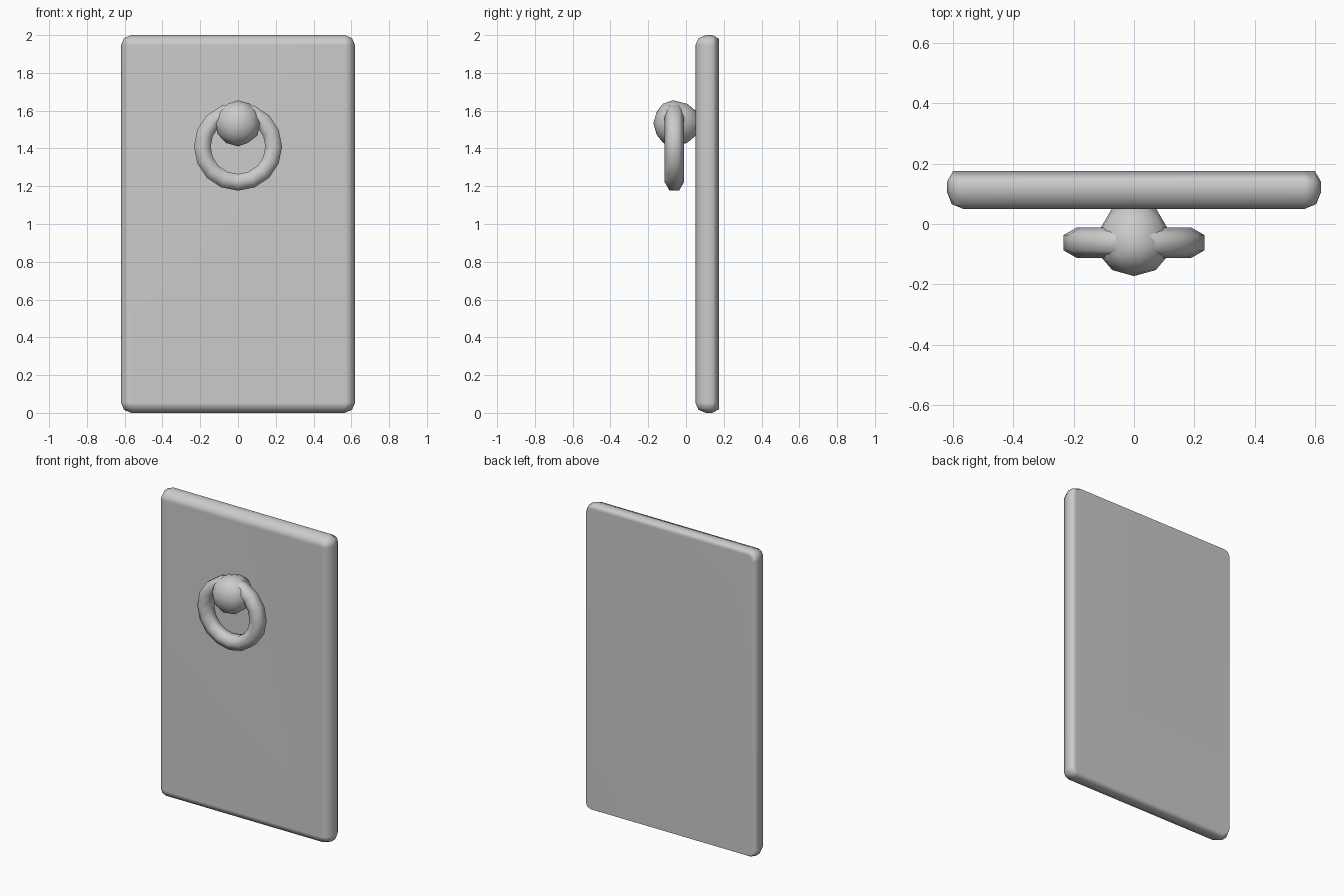
import bpy, bmesh
from math import sin, cos, pi
from mathutils import Vector

cube = bpy.data.objects.get("Cube")
if cube:
    bpy.data.objects.remove(cube, do_unlink=True)

grey = bpy.data.materials.new("plain grey")
grey.use_nodes = True
COLOUR = (0.6, 0.6, 0.6, 1)
grey.diffuse_color = COLOUR
grey.node_tree.nodes["Principled BSDF"].inputs["Base Color"].default_value = COLOUR


def finish(name, bm):
    """Turn a bmesh into a smooth shaded grey object."""
    bmesh.ops.remove_doubles(bm, verts=bm.verts, dist=0.0005)
    bmesh.ops.recalc_face_normals(bm, faces=bm.faces)
    mesh = bpy.data.meshes.new(name)
    bm.to_mesh(mesh)
    bm.free()
    mesh.materials.append(grey)
    mesh.shade_smooth()
    obj = bpy.data.objects.new(name, mesh)
    bpy.context.collection.objects.link(obj)
    return obj


def loft(bm, rings, closed=False):
    """Bridge successive point loops with quads; cap the ends unless closed."""
    loops = [[bm.verts.new(p) for p in ring] for ring in rings]
    pairs = list(zip(loops, loops[1:]))
    if closed:
        pairs.append((loops[-1], loops[0]))
    else:
        bm.faces.new(loops[0])
        bm.faces.new(loops[-1])
    for a, b in pairs:
        n = len(a)
        for i in range(n):
            j = (i + 1) % n
            bm.faces.new((a[i], a[j], b[j], b[i]))


# Slab: rounded outlines, broad bevel in front and a tighter one behind
HALF_W, HALF_H, ROUND = 0.62, 1.0, 0.055


def outline(inset, y):
    radius = ROUND - inset
    points = []
    for corner, (sx, sz) in enumerate(((1, 1), (-1, 1), (-1, -1), (1, -1))):
        for step in range(3):
            a = (corner + step / 2) * pi / 2
            points.append(Vector((sx * (HALF_W - ROUND) + radius * cos(a), y,
                                  1 + sz * (HALF_H - ROUND) + radius * sin(a))))
    return points


bm = bmesh.new()
profile = ((0.054, 0.05), (0.016, 0.066), (0, 0.105), (0, 0.14), (0.02, 0.175))
loft(bm, [outline(inset, y) for inset, y in profile])
slab = finish("door_slab", bm)
weighted = slab.modifiers.new("Weighted normals", 'WEIGHTED_NORMAL')
weighted.keep_sharp = True

# Knob: faceted ball, flattened in front and drawn back into the slab
bm = bmesh.new()
bmesh.ops.create_icosphere(bm, subdivisions=2, radius=0.122)
for v in bm.verts:
    v.co.y *= 0.84 if v.co.y < 0 else 1.25
    v.co += Vector((0, -0.07, 1.533))
finish("knob", bm)

# Pull ring: six-sided tube with flat inner and outer bands
bm = bmesh.new()
SEGMENTS, SIDES, MAJOR, MINOR = 16, 6, 0.189, 0.051
rings = []
for s in range(SEGMENTS):
    a = 2 * pi * s / SEGMENTS
    ring = []
    for k in range(SIDES):
        b = 2 * pi * (k + 0.5) / SIDES
        r = MAJOR + MINOR * cos(b)
        ring.append((r * cos(a), -0.062 + MINOR * sin(b), 1.41 + r * sin(a)))
    rings.append(ring)
loft(bm, rings, closed=True)
finish("pull_ring", bm)
